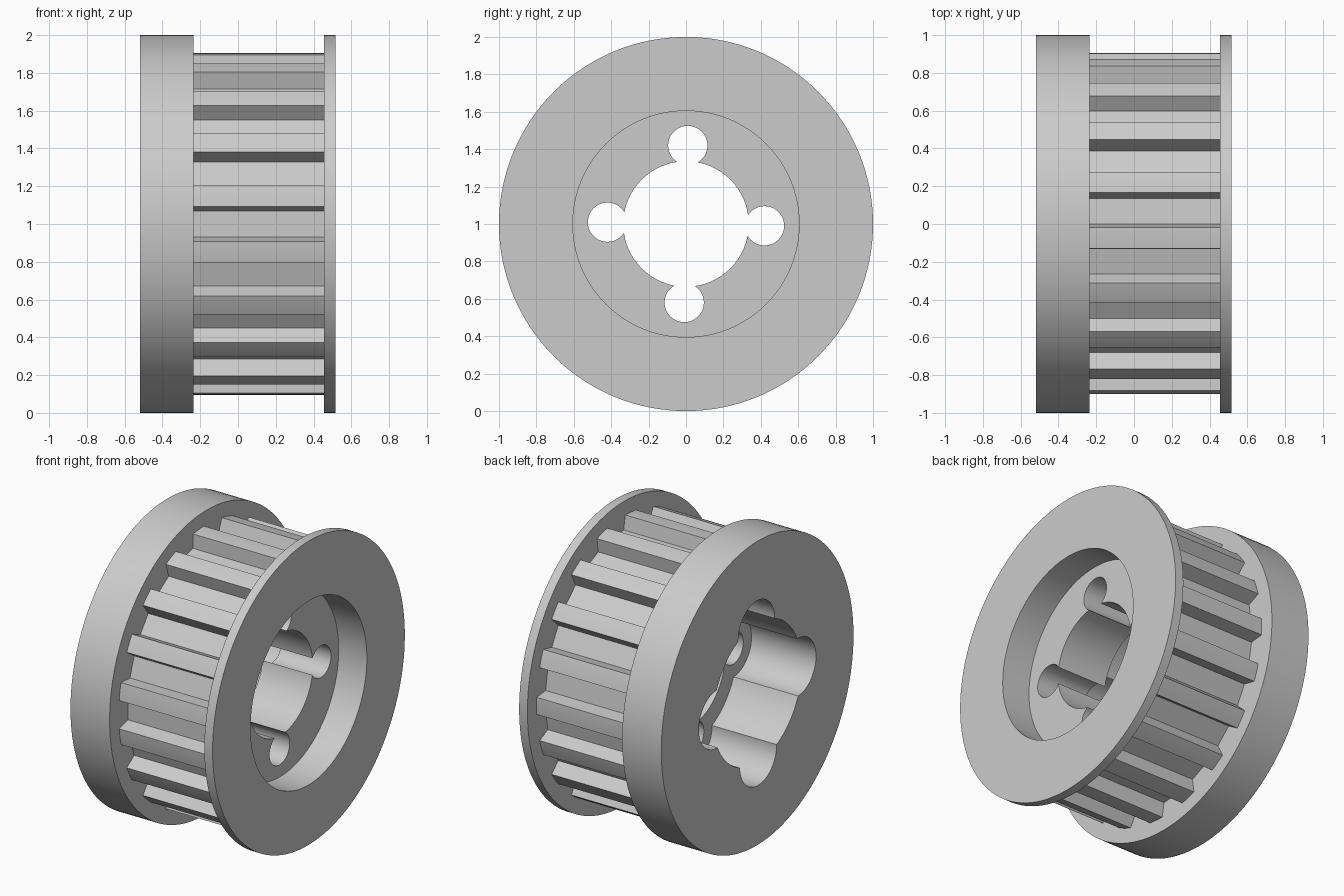
import bpy
import bmesh
from math import cos, sin, tau, pi, sqrt, asin, radians

if "Cube" in bpy.data.objects:
    bpy.data.objects.remove(bpy.data.objects["Cube"], do_unlink=True)

# Material
steel = bpy.data.materials.new("light_grey_metal")
steel.use_nodes = True
GREY = (0.6, 0.6, 0.6, 1)
steel.diffuse_color = GREY
steel.node_tree.nodes["Principled BSDF"].inputs["Base Color"].default_value = GREY

AXIS_Z = 1.0


def prism(name, outline, x0, x1):
    """Extrude a closed (y, z) outline along x; the outline is relative to the axle."""
    bm = bmesh.new()
    face = bm.faces.new([bm.verts.new((x0, y, z + AXIS_Z)) for y, z in outline])
    moved = bmesh.ops.extrude_face_region(bm, geom=[face], use_keep_orig=True)
    verts = [g for g in moved["geom"] if isinstance(g, bmesh.types.BMVert)]
    bmesh.ops.translate(bm, verts=verts, vec=(x1 - x0, 0, 0))
    bmesh.ops.recalc_face_normals(bm, faces=bm.faces)
    mesh = bpy.data.meshes.new(name)
    bm.to_mesh(mesh)
    bm.free()
    mesh.materials.append(steel)
    obj = bpy.data.objects.new(name, mesh)
    bpy.context.collection.objects.link(obj)
    return obj


def circle(radius, sides=128, cy=0, cz=0):
    return [(cy + radius * cos(tau * i / sides), cz + radius * sin(tau * i / sides))
            for i in range(sides)]


def combine(target, tool, operation):
    """Apply a boolean and discard the tool."""
    mod = target.modifiers.new(operation, "BOOLEAN")
    mod.operation = operation
    mod.solver = "EXACT"
    mod.object = tool
    bpy.ops.object.select_all(action="DESELECT")
    bpy.context.view_layer.objects.active = target
    target.select_set(True)
    bpy.ops.object.modifier_apply(modifier=mod.name)
    bpy.data.objects.remove(tool, do_unlink=True)


# Toothed rim outline: trapezoid grooves separated by rounded tips
TEETH, TIP_R, ROOT_R, TOP_HALF, ROOT_HALF = 19, 0.905, 0.81, 0.093, 0.068
pitch = tau / TEETH
edge_r = sqrt(TIP_R ** 2 - TOP_HALF ** 2)
edge_angle = asin(TOP_HALF / TIP_R)
tooth = [(edge_r, -TOP_HALF), (ROOT_R, -ROOT_HALF), (ROOT_R, ROOT_HALF), (edge_r, TOP_HALF)]
for i in range(1, 4):
    a = edge_angle + (pitch - 2 * edge_angle) * i / 4
    tooth.append((TIP_R * cos(a), TIP_R * sin(a)))
rim = []
for k in range(TEETH):
    c, s = cos(pi + k * pitch), sin(pi + k * pitch)
    rim += [(r * c - t * s, r * s + t * c) for r, t in tooth]

# Toothed drum with a thick and a thin flange
pulley = prism("toothed_pulley", rim, -0.4, 0.48)
combine(pulley, prism("thick_flange", circle(1.0), -0.52, -0.235), "UNION")
combine(pulley, prism("thin_flange", circle(1.0), 0.455, 0.515), "UNION")

# Recess, through bore and wide rear bore
combine(pulley, prism("recess_cutter", circle(0.605), 0.31, 0.7), "DIFFERENCE")
combine(pulley, prism("bore_cutter", circle(0.335), -0.7, 0.7), "DIFFERENCE")
combine(pulley, prism("rear_bore_cutter", circle(0.46), -0.7, -0.05), "DIFFERENCE")

# Four bolt holes with wide rear pockets
for k in range(4):
    a = k * pi / 2 - radians(1.3)
    cy, cz = 0.42 * cos(a), 0.42 * sin(a)
    combine(pulley, prism("hole_cutter", circle(0.105, 48, cy, cz), -0.7, 0.7), "DIFFERENCE")
    combine(pulley, prism("pocket_cutter", circle(0.19, 64, cy, cz), -0.7, -0.05), "DIFFERENCE")

bpy.ops.object.shade_smooth_by_angle(angle=radians(20))
